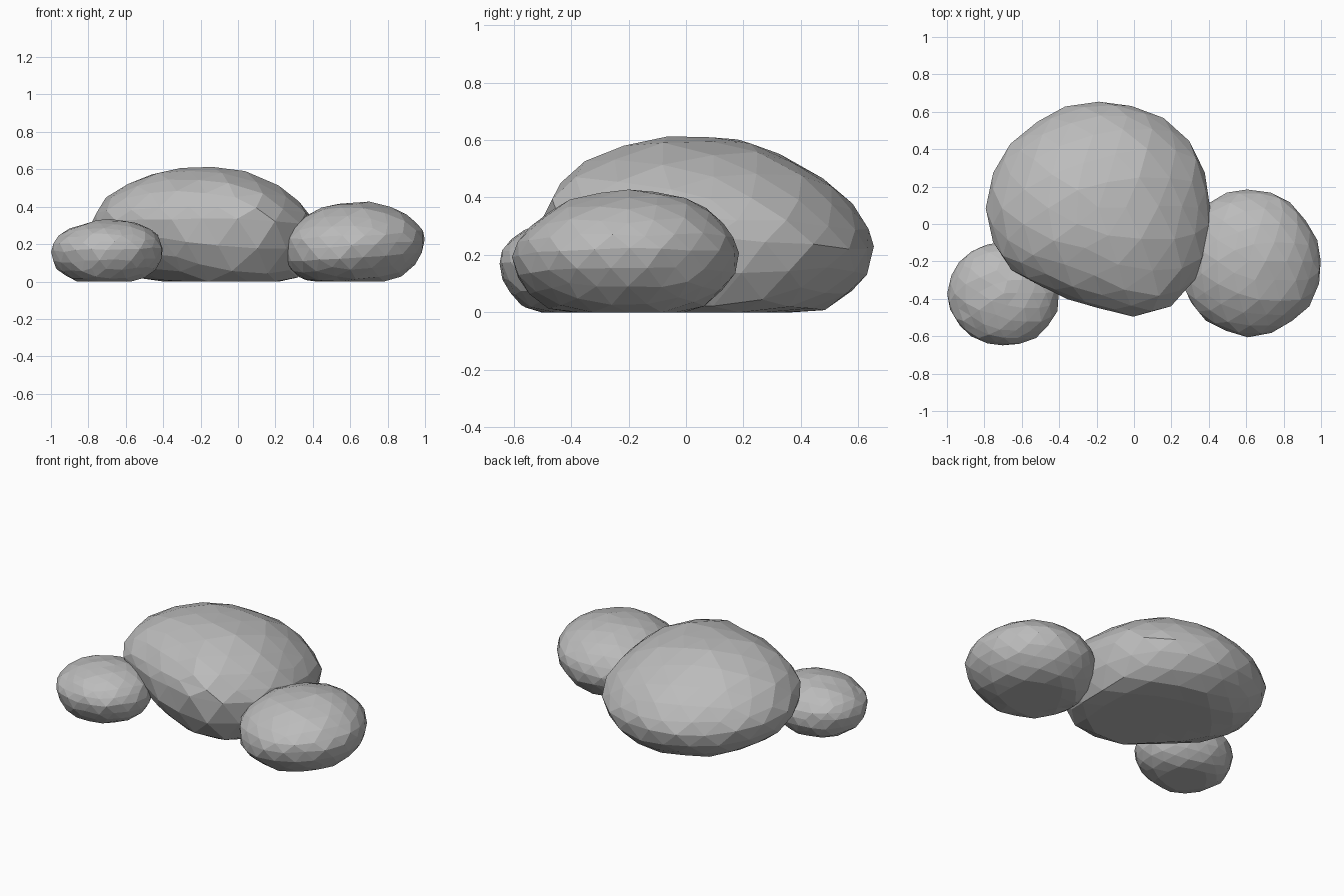
import bpy
import bmesh
import math
import random
from mathutils import Vector

cube = bpy.data.objects.get("Cube")
if cube:
    bpy.data.objects.remove(cube, do_unlink=True)

GREY = (0.5, 0.5, 0.5, 1)
stone = bpy.data.materials.new("stone grey")
stone.use_nodes = True
stone.diffuse_color = GREY
stone.node_tree.nodes["Principled BSDF"].inputs["Base Color"].default_value = GREY


def outline_radius(outline, angle):
    """Plan radius at an angle, from evenly spaced radii starting at +x."""
    t = (angle / math.tau) % 1 * len(outline)
    i = int(t)
    a, b = outline[i % len(outline)], outline[(i + 1) % len(outline)]
    return a + (b - a) * (t - i)


def boulder(name, centre, outline, height, depth, tilt, lean, power, seed):
    """Faceted pebble: plan outline, upper and lower bulge, pressed flat on the ground."""
    rng = random.Random(seed)
    bm = bmesh.new()
    bmesh.ops.create_icosphere(bm, subdivisions=3, radius=1)
    cx, cy, cz = centre
    for v in bm.verts:
        d = v.co.normalized()
        flat = math.hypot(d.x, d.y)
        angle = math.atan2(d.y, d.x)
        r = outline_radius(outline, angle) * flat
        x, y = r * math.cos(angle), r * math.sin(angle)
        z = cz + tilt[0] * x + tilt[1] * y
        if d.z > 0:
            z += height * d.z ** power
        else:
            # The underside is fuller on the side the stone leans towards
            side = max(0, d.x * lean[0] + d.y * lean[1])
            z += depth * (1 + side) * d.z
        jitter = Vector([rng.uniform(-1, 1) for _ in range(3)]) * 0.006
        v.co = Vector((cx + x, cy + y, z)) + jitter
        v.co.z = max(v.co.z, 0)
    bmesh.ops.recalc_face_normals(bm, faces=bm.faces)
    mesh = bpy.data.meshes.new(name)
    bm.to_mesh(mesh)
    bm.free()
    mesh.materials.append(stone)
    obj = bpy.data.objects.new(name, mesh)
    bpy.context.collection.objects.link(obj)
    return obj


# Large boulder in the middle
boulder("large_boulder", (-0.19, 0.09, 0.28),
        [0.6, 0.6, 0.58, 0.56, 0.56, 0.58, 0.6, 0.59, 0.51, 0.54, 0.66, 0.64],
        0.335, 0.32, (-0.02, -0.1), (0.56, -0.56), 1.2, 1)

# Medium boulder on the left
boulder("medium_boulder", (0.61, -0.2, 0.2),
        [0.39, 0.38, 0.385, 0.385, 0.38, 0.38, 0.37, 0.38, 0.39, 0.4, 0.4, 0.4],
        0.225, 0.25, (0.05, 0.02), (0, 0), 1.1, 2)

# Small boulder on the right
boulder("small_boulder", (-0.7, -0.37, 0.17),
        [0.3, 0.29, 0.28, 0.27, 0.28, 0.29, 0.3, 0.29, 0.28, 0.275, 0.29, 0.3],
        0.16, 0.21, (0.03, 0), (0, 0), 1, 3)
